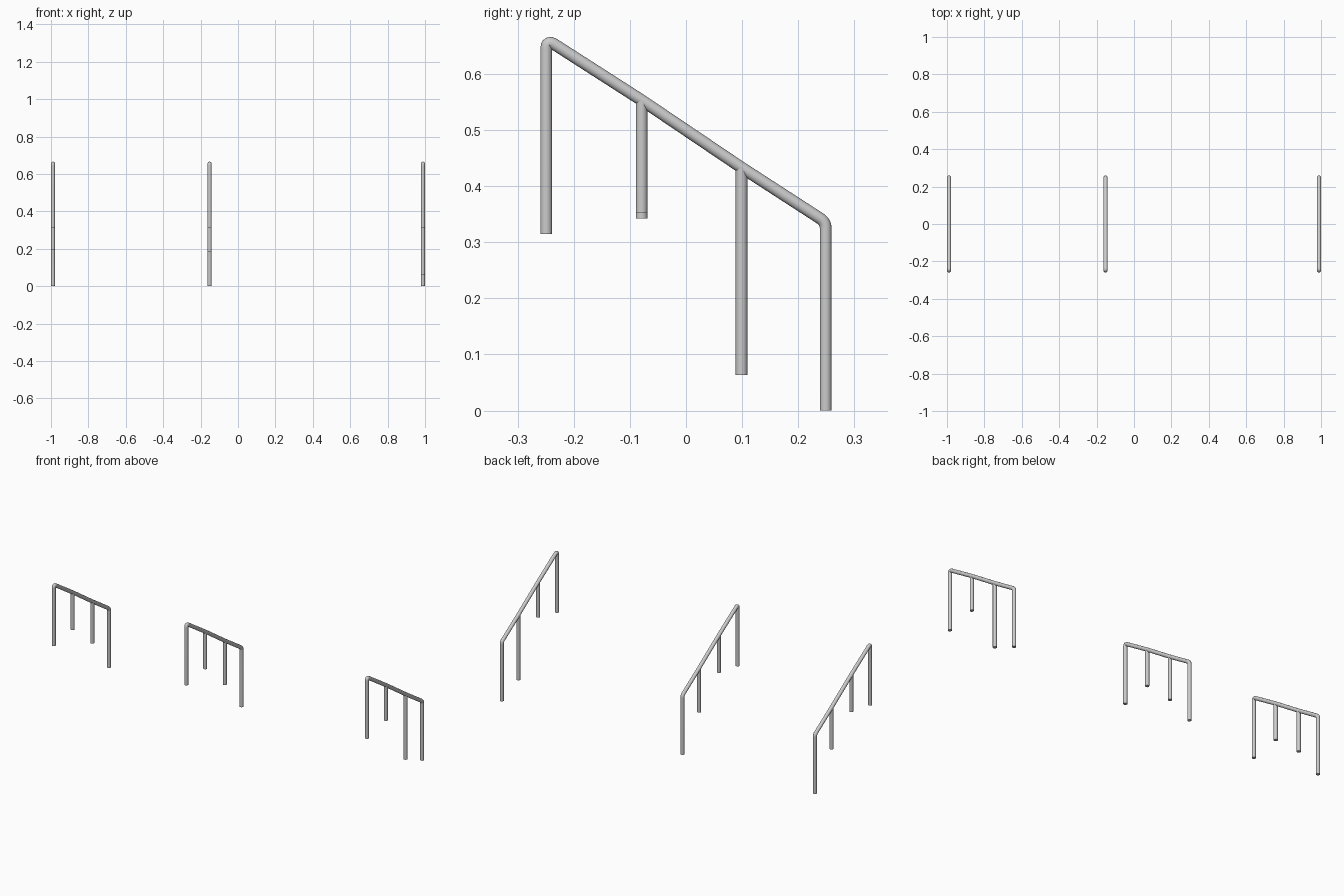
import bpy
from mathutils import Vector

if "Cube" in bpy.data.objects:
    bpy.data.objects.remove(bpy.data.objects["Cube"])

R = 0.0105           # tube radius
Y_END = 0.249        # end posts at +-Y_END


def fillet(a, corner, b, dist, n=8):
    """Rounded corner points between a-corner-b."""
    p0 = corner + (a - corner).normalized() * dist
    p2 = corner + (b - corner).normalized() * dist
    pts = []
    for i in range(n + 1):
        t = i / n
        pts.append(p0 * (1 - t) ** 2 + corner * 2 * t * (1 - t) + p2 * t ** 2)
    return pts


def tube(name, x, pts):
    """Round capped tube along (y, z) points in the plane at x."""
    cu = bpy.data.curves.new(name, 'CURVE')
    cu.dimensions = '3D'
    cu.bevel_depth = R
    cu.bevel_resolution = 6
    cu.use_fill_caps = True
    sp = cu.splines.new('POLY')
    sp.points.add(len(pts) - 1)
    for p, v in zip(sp.points, pts):
        p.co = (x, v[0], v[1], 1)
    ob = bpy.data.objects.new(name, cu)
    bpy.context.collection.objects.link(ob)
    bpy.ops.object.select_all(action='DESELECT')
    ob.select_set(True)
    bpy.context.view_layer.objects.active = ob
    bpy.ops.object.convert(target='MESH')
    bpy.ops.object.shade_smooth_by_angle()


# Side profile of the bent rail with its two end posts
foot_hi = Vector((-Y_END, 0.315))
top_hi = Vector((-Y_END, 0.662))
knee_a = Vector((-0.079, 0.553))
knee_b = Vector((0.099, 0.433))
top_lo = Vector((Y_END, 0.336))
foot_lo = Vector((Y_END, 0.0))
profile = ([foot_hi] + fillet(foot_hi, top_hi, knee_a, 0.019)
           + [knee_a, knee_b]
           + fillet(knee_b, top_lo, foot_lo, 0.012) + [foot_lo])

# Three handrails: side name, x, foot heights of the two inner posts
rails = [("left", -0.989, 0.342, 0.197),
         ("middle", -0.152, 0.342, 0.184),
         ("right", 0.989, 0.353, 0.063)]

for side, x, foot_a, foot_b in rails:
    tube(side + "_handrail", x, profile)
    tube(side + "_upper_inner_post", x, [(knee_a.x, foot_a), knee_a])
    tube(side + "_lower_inner_post", x, [(knee_b.x, foot_b), knee_b])
